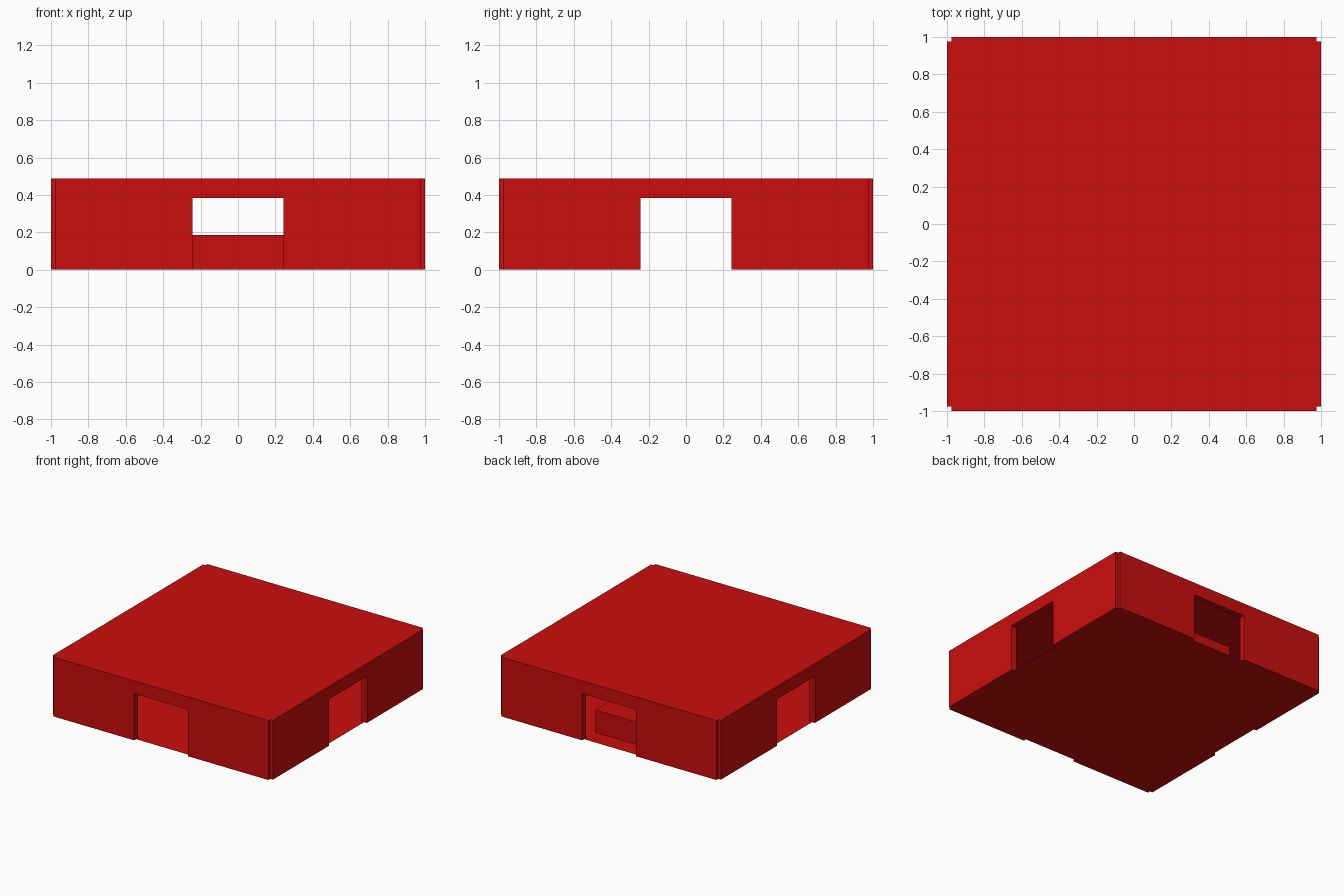
import bpy, bmesh, math
from mathutils import Matrix

if "Cube" in bpy.data.objects:
    bpy.data.objects.remove(bpy.data.objects["Cube"])

U = 2 / 4.1            # one design unit: walls 4 long, 0.1 thick, centred at +-2
HEIGHT = U
SPAN = 2 * U           # half length of a wall
THICK = 0.1 * U
DOOR_HALF = 0.5 * U
DOOR_TOP = 0.383

red = bpy.data.materials.new("red")
red.diffuse_color = (0.6, 0.004, 0.004, 1)
red.use_nodes = True
red.node_tree.nodes["Principled BSDF"].inputs["Base Color"].default_value = red.diffuse_color


def finish(name, bm):
    bmesh.ops.recalc_face_normals(bm, faces=bm.faces)
    mesh = bpy.data.meshes.new(name)
    bm.to_mesh(mesh)
    bm.free()
    mesh.materials.append(red)
    obj = bpy.data.objects.new(name, mesh)
    bpy.context.collection.objects.link(obj)
    return obj


def wall(name, angle):
    # door-shaped outline in the xz plane, extruded to the wall thickness
    right = [(DOOR_HALF, DOOR_TOP), (DOOR_HALF, 0), (SPAN, 0), (SPAN, HEIGHT)]
    outline = right + [(-x, z) for x, z in reversed(right)]
    bm = bmesh.new()
    face = bm.faces.new([bm.verts.new((x, -1, z)) for x, z in outline])
    ext = bmesh.ops.extrude_face_region(bm, geom=[face])
    moved = [v for v in ext["geom"] if isinstance(v, bmesh.types.BMVert)]
    bmesh.ops.translate(bm, verts=moved, vec=(0, THICK, 0))
    bmesh.ops.rotate(bm, verts=bm.verts, cent=(0, 0, 0),
                     matrix=Matrix.Rotation(angle, 3, 'Z'))
    return finish(name, bm)


def sheet(name, half, z):
    bm = bmesh.new()
    bmesh.ops.create_grid(bm, x_segments=1, y_segments=1, size=half,
                          matrix=Matrix.Translation((0, 0, z)))
    return finish(name, bm)


# four walls, each with a doorway
for i, side in enumerate(("front", "right", "back", "left")):
    wall(side + "_wall", i * math.pi / 2)

# thin floor and roof
sheet("floor", SPAN, 0)
sheet("roof", 1 - THICK / 2, HEIGHT)

# low block standing inside the back doorway
bm = bmesh.new()
bmesh.ops.create_cube(bm, size=1)
bmesh.ops.scale(bm, verts=bm.verts, vec=(U, U, 0.185))
bmesh.ops.translate(bm, verts=bm.verts, vec=(0, 1.2 * U, 0.0925))
finish("inner_block", bm)
